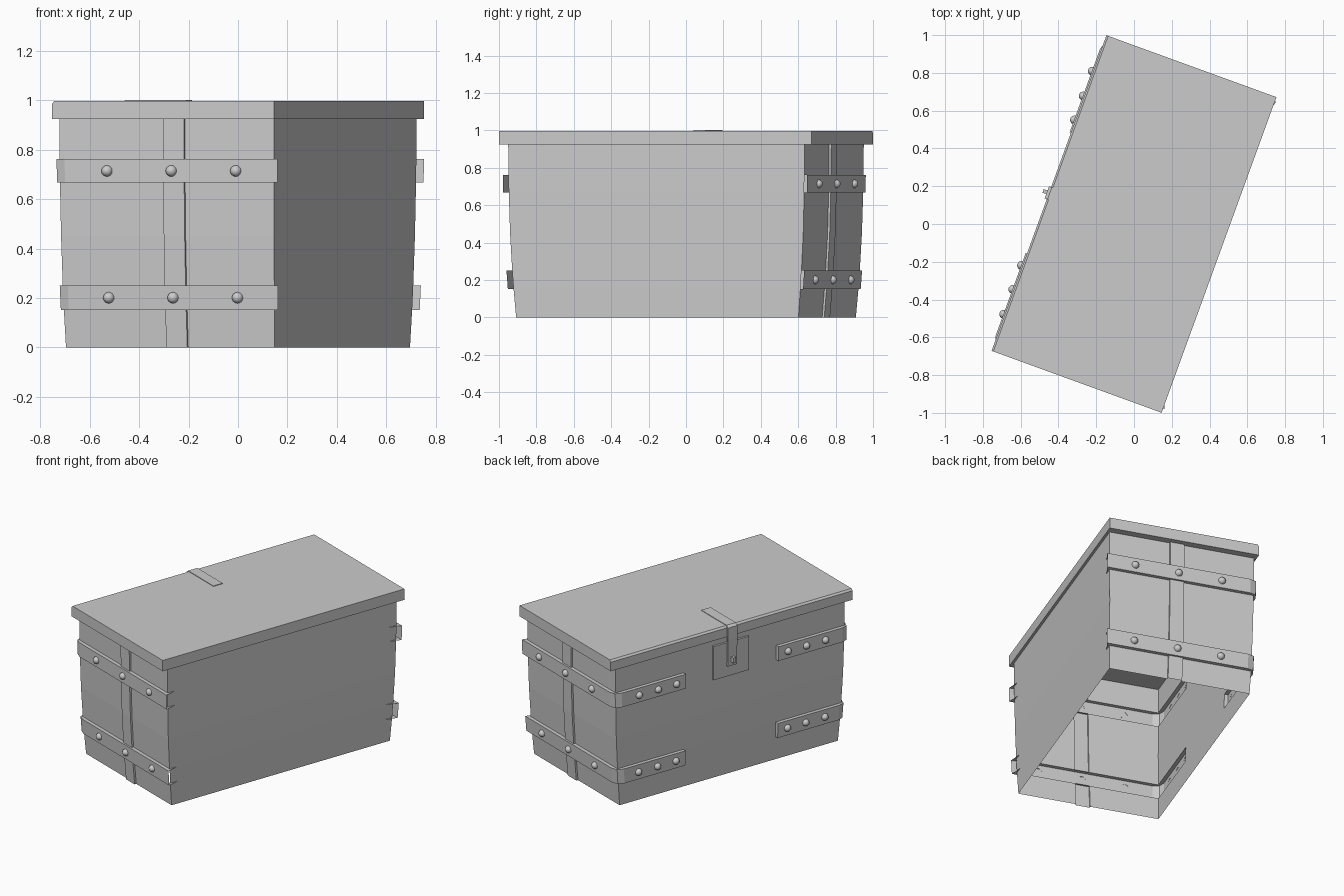
import bpy, bmesh, math
from mathutils import Matrix, Vector

if "Cube" in bpy.data.objects:
    bpy.data.objects.remove(bpy.data.objects["Cube"])

TURN = Matrix.Rotation(math.radians(-20), 4, 'Z')   # the chest stands turned on its base
D = 0.024                                           # how far the straps stand off the wall
STRAPS = {"lower": (0.152, 0.25), "upper": (0.667, 0.762)}
PROFILE = [(0, .449, .803), (.2, .455, .820), (.45, .459, .834), (.7, .462, .841), (.925, .463, .843)]


def half_size(z):
    """Half width and half length of the bulging body at height z."""
    for (z0, a0, b0), (z1, a1, b1) in zip(PROFILE, PROFILE[1:]):
        if z <= z1:
            t = (z - z0) / (z1 - z0)
            return a0 + (a1 - a0) * t, b0 + (b1 - b0) * t
    return PROFILE[-1][1:]


def finish(name, bm, smooth=False):
    bmesh.ops.remove_doubles(bm, verts=bm.verts, dist=1e-5)
    bmesh.ops.recalc_face_normals(bm, faces=bm.faces)
    bm.transform(TURN)
    me = bpy.data.meshes.new(name)
    bm.to_mesh(me)
    bm.free()
    if smooth:
        for p in me.polygons:
            p.use_smooth = True
    ob = bpy.data.objects.new(name, me)
    bpy.context.collection.objects.link(ob)
    return ob


def quad(bm, *pts):
    bm.faces.new([bm.verts.new(p) for p in pts])


# body: open shell with a raised middle plank on each end, cut open behind the straps
bm = bmesh.new()
rows = [0, .152, .25, .45, .667, .762, .925]


def perimeter(z, s):
    hx, hy = half_size(z)
    pts = [(-hx, 0), (-hx, .34), (-hx, hy), (-.012, hy), (-.012, hy + .012),
           (.078, hy + .012), (.078, hy), (hx, hy), (hx, 0)]
    return [(x, y * s, z) for x, y in pts]


for s in (1, -1):
    for z0, z1 in zip(rows, rows[1:]):
        a, b = perimeter(z0, s), perimeter(z1, s)
        for i in range(len(a) - 1):
            if (z0, z1) in STRAPS.values() and 1 <= i <= 6:
                continue
            quad(bm, a[i], a[i + 1], b[i + 1], b[i])
finish("body", bm)


# straps: open-backed channels around each end, tapering off at the rear corner
def strap_paths(z, s):
    hx, hy = half_size(z)
    r = .03
    inner = [(-hx, .34), (-hx, hy - r), (-hx, hy), (-hx + r, hy), (hx, hy), (hx, hy - .055)]
    outer = [(-hx - D, .34), (-hx - D, hy - r), (-hx - .4 * D, hy + .4 * D),
             (-hx + r, hy + D), (hx + D, hy + D), (hx, hy - .055)]
    return [[(x, y * s, z) for x, y in p] for p in (inner, outer)]


def rivet(bm, pos, normal):
    rot = Vector(normal).to_track_quat('Z', 'Y').to_matrix().to_4x4()
    tmp = bmesh.ops.create_uvsphere(bm, u_segments=16, v_segments=8, radius=.023)
    low = [v for v in tmp["verts"] if v.co.z < -1e-4]
    keep = [v for v in tmp["verts"] if v.co.z >= -1e-4]
    bmesh.ops.delete(bm, geom=low, context='VERTS')
    bmesh.ops.transform(bm, matrix=Matrix.Translation(pos) @ rot, verts=keep)


for s, end in ((1, "far"), (-1, "near")):
    for level, (z0, z1) in STRAPS.items():
        bm = bmesh.new()
        (i0, o0), (i1, o1) = strap_paths(z0, s), strap_paths(z1, s)
        quad(bm, i0[0], o0[0], o1[0], i1[0])
        for k in range(5):
            if k < 4:
                quad(bm, o0[k], o0[k + 1], o1[k + 1], o1[k])
                quad(bm, i0[k], i0[k + 1], o0[k + 1], o0[k])
                quad(bm, i1[k], i1[k + 1], o1[k + 1], o1[k])
            else:
                for i, o in ((i0, o0), (i1, o1)):
                    quad(bm, i[k], o[k], o[k + 1])
        finish(f"{level}_{end}_strap", bm)

        # rivets: three on the end, three on the clasp side
        bm = bmesh.new()
        z = (z0 + z1) / 2
        hx, hy = half_size(z)
        for x in (-.25, .027, .305):
            rivet(bm, (x, s * (hy + D - .001), z), (0, s, 0))
        for y in (.41, .545, .685):
            rivet(bm, (-hx - D + .001, s * y, z), (-1, 0, 0))
        finish(f"{level}_{end}_rivets", bm, smooth=True)


# helper: extrude an x-z profile along the length of the chest
def extrude_profile(name, pts, y0, y1):
    bm = bmesh.new()
    n = len(pts)
    a = [bm.verts.new((x, y0, z)) for x, z in pts]
    b = [bm.verts.new((x, y1, z)) for x, z in pts]
    bm.faces.new(a)
    bm.faces.new(b)
    for i in range(n):
        j = (i + 1) % n
        bm.faces.new((a[i], a[j], b[j], b[i]))
    return finish(name, bm)


# lid slab with a small chamfer on the clasp edge
extrude_profile("lid", [(-.479, .925), (.479, .925), (.479, .997), (-.469, .997), (-.479, .985)], -.889, .889)

# clasp: back plate, bent hasp and staple
extrude_profile("clasp_plate", [(-.455, .66), (-.474, .66), (-.476, .885), (-.455, .885)], -.13, .13)
extrude_profile("hasp", [(-.21, .994), (-.21, 1.001), (-.475, 1.001), (-.491, .988), (-.491, .91),
                         (-.487, .73), (-.476, .73), (-.481, .91), (-.480, .985), (-.469, .994)], -.034, .034)
extrude_profile("staple", [(-.47, .755), (-.512, .755), (-.512, .79), (-.47, .79)], -.01, .01)
